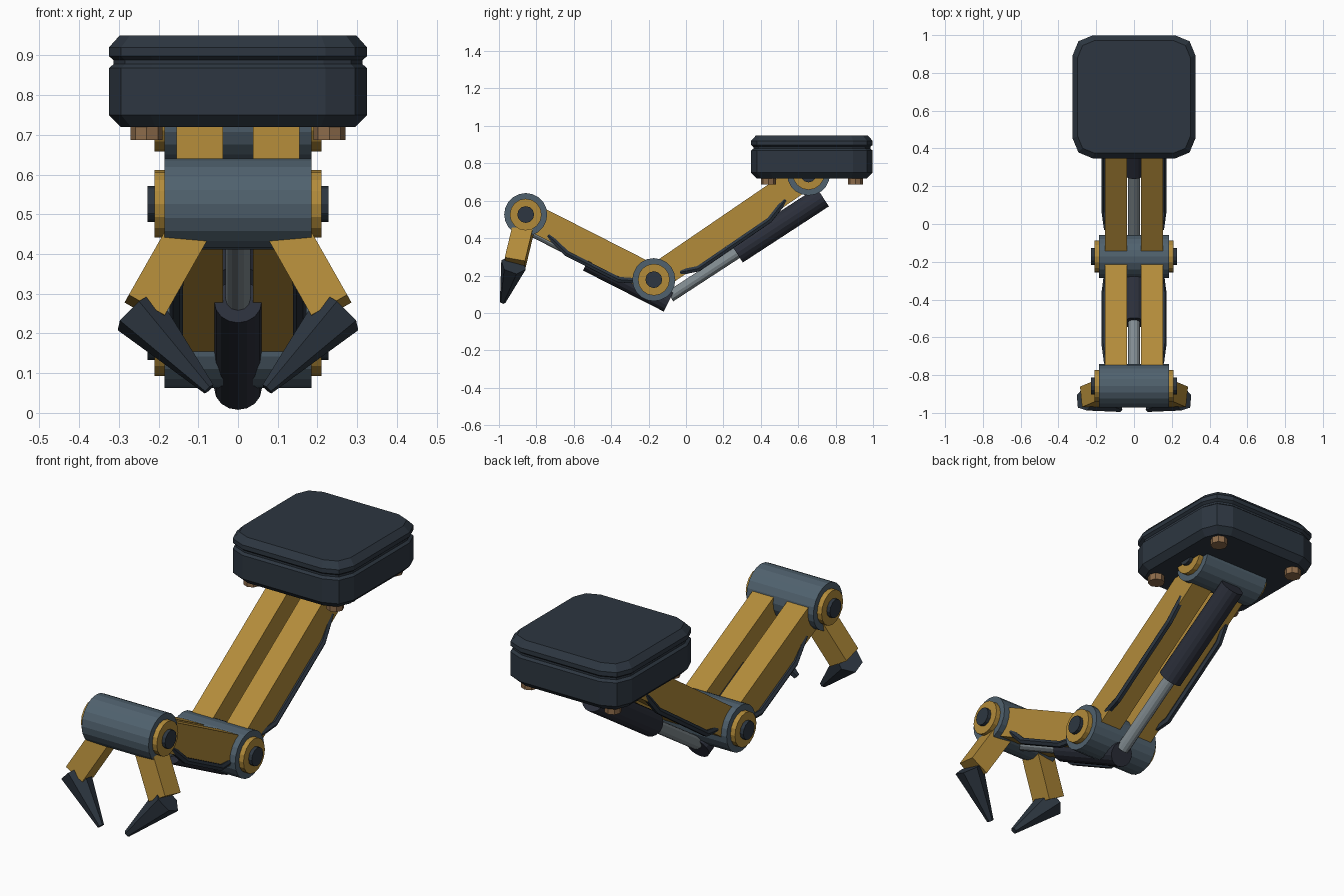
import bpy, bmesh, math
from mathutils import Vector, Matrix

cube = bpy.data.objects.get("Cube")
if cube:
    bpy.data.objects.remove(cube, do_unlink=True)


def material(name, rgb):
    m = bpy.data.materials.new(name)
    m.use_nodes = True
    m.diffuse_color = (*rgb, 1)
    m.node_tree.nodes["Principled BSDF"].inputs["Base Color"].default_value = (*rgb, 1)
    return m


NAVY = material("dark navy", (0.026, 0.037, 0.052))
CHARCOAL = material("charcoal", (0.024, 0.028, 0.042))
OCHRE = material("ochre yellow", (0.45, 0.26, 0.042))
SLATE = material("slate blue", (0.08, 0.12, 0.155))
STEEL = material("steel", (0.22, 0.26, 0.28))
BRONZE = material("bronze", (0.27, 0.15, 0.07))


def finish(name, bm, mat):
    bmesh.ops.recalc_face_normals(bm, faces=bm.faces)
    mesh = bpy.data.meshes.new(name)
    bm.to_mesh(mesh)
    bm.free()
    mesh.materials.append(mat)
    obj = bpy.data.objects.new(name, mesh)
    bpy.context.collection.objects.link(obj)
    return obj


def rod(name, a, b, r1, r2, sides, mat):
    """Cylinder or cone running from a to b."""
    a, b = Vector(a), Vector(b)
    d = b - a
    bm = bmesh.new()
    place = Matrix.Translation((a + b) / 2) @ d.to_track_quat('Z', 'Y').to_matrix().to_4x4()
    bmesh.ops.create_cone(bm, cap_ends=True, segments=sides, radius1=r1, radius2=r2,
                          depth=d.length, matrix=place)
    return finish(name, bm, mat)


def bar(name, a, b, width, depth, mat):
    """Box running from a to b, its width lying square to y."""
    a, b = Vector(a), Vector(b)
    d = b - a
    w = d.cross(Vector((0, 1, 0))).normalized()
    t = w.cross(d).normalized()
    basis = Matrix((w * width, t * depth, d)).transposed().to_4x4()
    bm = bmesh.new()
    bmesh.ops.create_cube(bm, size=1, matrix=Matrix.Translation((a + b) / 2) @ basis)
    return finish(name, bm, mat)


def hose(name, points, radius, mat):
    curve = bpy.data.curves.new(name, 'CURVE')
    curve.dimensions = '3D'
    curve.bevel_depth = radius
    curve.bevel_resolution = 1
    curve.use_fill_caps = True
    spline = curve.splines.new('POLY')
    spline.points.add(len(points) - 1)
    for p, co in zip(spline.points, points):
        p.co = (*co, 1)
    spline.use_smooth = False
    curve.materials.append(mat)
    obj = bpy.data.objects.new(name, curve)
    bpy.context.collection.objects.link(obj)


SIDES = (("left", 1), ("right", -1))
SHOULDER = Vector((0, 0.655, 0.743))
ELBOW = Vector((0, -0.172, 0.178))
WRIST = Vector((0, -0.857, 0.526))

# Mounting base: rounded square rings stacked into a grooved, chamfered block
HALF, CORNER, BASE_Y = 0.325, 0.105, 0.673
bm = bmesh.new()
rings = []
for inset, z in ((0.03, 0.72), (0, 0.75), (0, 0.868), (0.012, 0.878), (0.012, 0.888),
                 (0, 0.898), (0, 0.92), (0.027, 0.95)):
    r = CORNER - inset * 0.6
    c = HALF - inset - r
    ring = []
    for q in range(4):
        mid = math.radians(45 + 90 * q)
        cx, cy = math.copysign(c, math.cos(mid)), math.copysign(c, math.sin(mid))
        for step in (-45, 0, 45):
            t = mid + math.radians(step)
            ring.append(bm.verts.new((cx + r * math.cos(t), BASE_Y + cy + r * math.sin(t), z)))
    rings.append(ring)
for low, high in zip(rings, rings[1:]):
    for i in range(len(low)):
        j = (i + 1) % len(low)
        bm.faces.new((low[i], low[j], high[j], high[i]))
bm.faces.new(rings[0][::-1])
bm.faces.new(rings[-1])
finish("mounting_base", bm, NAVY)

# Bolts under the base
for side, s in SIDES:
    for end, dy in (("front", -0.233), ("back", 0.233)):
        y = BASE_Y + dy
        rod(f"base_bolt_{end}_{side}", (s * 0.23, y, 0.687), (s * 0.23, y, 0.73),
            0.04, 0.04, 8, BRONZE)

# Joints: drum with a ring and a cap on each end
for name, c in (("shoulder", SHOULDER), ("elbow", ELBOW), ("wrist", WRIST)):
    for part, x, r, sides, mat in (("drum", 0.185, 0.115, 20, SLATE),
                                   ("ring", 0.21, 0.085, 16, OCHRE),
                                   ("cap", 0.228, 0.045, 12, NAVY)):
        off = Vector((x, 0, 0))
        rod(f"{name}_{part}", c - off, c + off, r, r, sides, mat)


# Arm links: paired beams with a hose under each
def link_point(start, end, x, along, up):
    d = (end - start).normalized()
    n = Vector((0, -d.z, d.y))
    if n.z < 0:
        n = -n
    return start + d * along + n * up + Vector((x, 0, 0))


for name, end, first, last in (("upper", SHOULDER, 0.14, 0.82), ("lower", WRIST, 0.08, 0.61)):
    for side, s in SIDES:
        off = Vector((s * 0.096, 0, 0))
        bar(f"{name}_beam_{side}", link_point(ELBOW, end, s * 0.096, 0.05, 0.002),
            link_point(ELBOW, end, s * 0.096, (end - ELBOW).length - 0.05, 0.002),
            0.117, 0.146, OCHRE)
        path = ((0.142, first, -0.048), (0.155, first + 0.09, -0.086),
                (0.155, last - 0.13, -0.086), (0.142, last, -0.045))
        hose(f"{name}_hose_{side}", [link_point(ELBOW, end, s * x, a, n) for x, a, n in path],
             0.017, NAVY)

# Pistons: a wide barrel and a slim rod under each link
rod("upper_piston_barrel", (0, 0.271, 0.32), (0, 0.731, 0.62), 0.06, 0.06, 16, CHARCOAL)
rod("upper_piston_rod", (0, -0.085, 0.088), (0, 0.30, 0.339), 0.031, 0.031, 12, STEEL)
rod("lower_piston_barrel", link_point(ELBOW, WRIST, 0, -0.124, -0.068),
    link_point(ELBOW, WRIST, 0, 0.36, -0.068), 0.06, 0.06, 16, CHARCOAL)
rod("lower_piston_rod", link_point(ELBOW, WRIST, 0, 0.33, -0.062),
    link_point(ELBOW, WRIST, 0, 0.70, -0.062), 0.031, 0.031, 12, STEEL)

# Gripper: two splayed fingers with tapered tips turned inward
for side, s in SIDES:
    bar(f"finger_{side}", (s * 0.10, -0.858, 0.50), (s * 0.235, -0.915, 0.262),
        0.104, 0.11, OCHRE)
    rod(f"finger_tip_{side}", (s * 0.255, -0.922, 0.257), (s * 0.073, -0.98, 0.06),
        0.07, 0.016, 6, NAVY)
